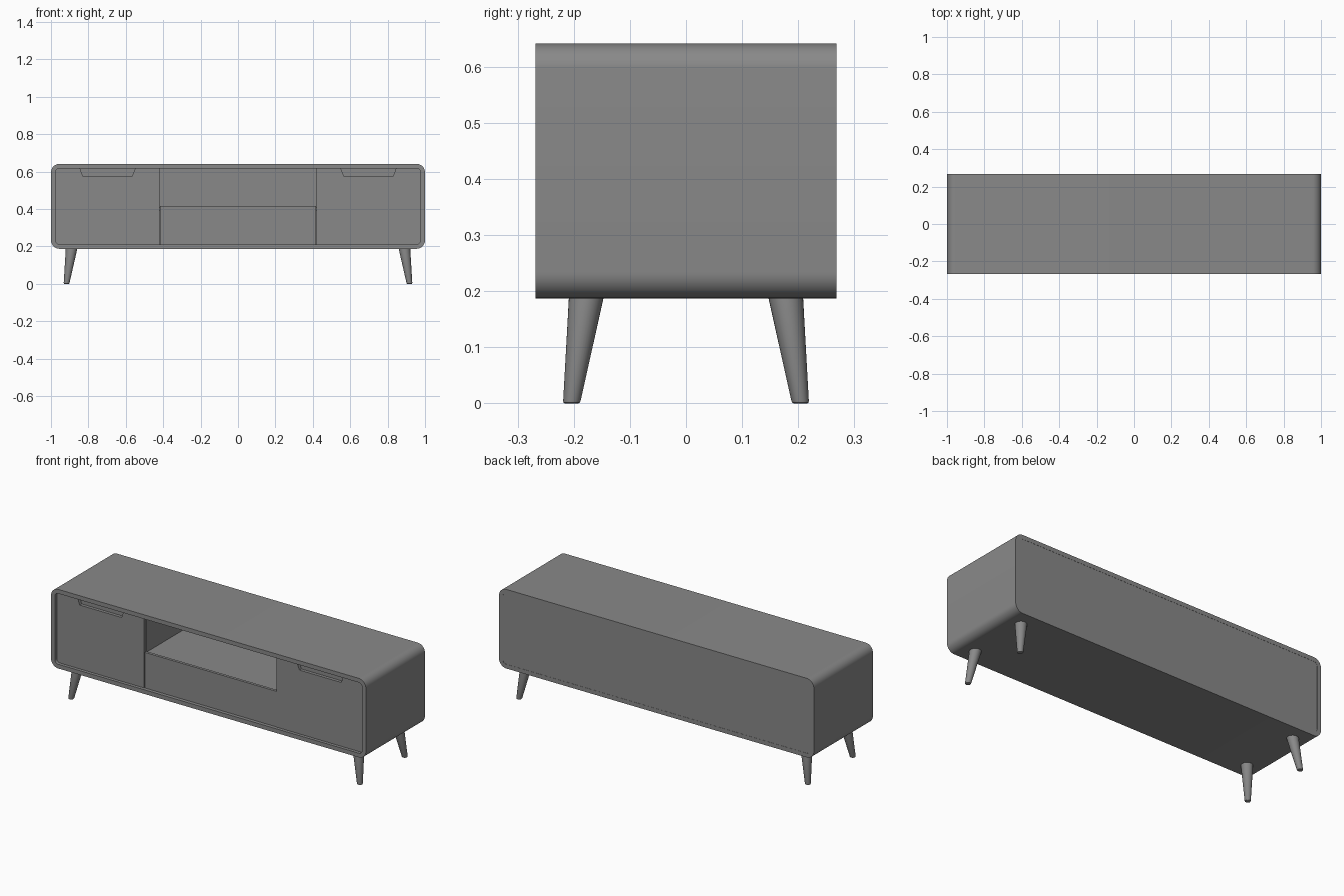
import bpy, bmesh, math

if "Cube" in bpy.data.objects:
    bpy.data.objects.remove(bpy.data.objects["Cube"])

FRONT, BACK = -0.268, 0.268          # cabinet depth
BOTTOM, TOP = 0.187, 0.641           # cabinet height
WALL = 0.024
IN_X, IN_LO, IN_HI = 1 - WALL, BOTTOM + WALL, TOP - WALL
PANEL_Y = FRONT + 0.018              # face of doors and drawer
PANEL_T = 0.018
NICHE_X, NICHE_Z = 0.42, 0.415

grey = bpy.data.materials.new("dark_grey")
grey.diffuse_color = (0.25, 0.25, 0.25, 1)
grey.use_nodes = True
grey.node_tree.nodes["Principled BSDF"].inputs["Base Color"].default_value = grey.diffuse_color


def finish(bm, name, mirror=(False, False)):
    bmesh.ops.recalc_face_normals(bm, faces=bm.faces)
    mesh = bpy.data.meshes.new(name)
    bm.to_mesh(mesh)
    bm.free()
    mesh.materials.append(grey)
    obj = bpy.data.objects.new(name, mesh)
    bpy.context.collection.objects.link(obj)
    bpy.ops.object.select_all(action='DESELECT')
    obj.select_set(True)
    bpy.context.view_layer.objects.active = obj
    bpy.ops.object.shade_smooth_by_angle(angle=math.radians(30))
    if any(mirror):
        mod = obj.modifiers.new("Mirror", 'MIRROR')
        mod.use_axis = (mirror[0], mirror[1], False)
        mod.use_mirror_merge = False
    return obj


def bridge(bm, a, b):
    n = len(a)
    for i in range(n):
        j = (i + 1) % n
        bm.faces.new((a[i], a[j], b[j], b[i]))


def prism(name, profile, y0, y1, mirror=False):
    """Extrude an x/z outline between two depths."""
    bm = bmesh.new()
    a = [bm.verts.new((x, y0, z)) for x, z in profile]
    b = [bm.verts.new((x, y1, z)) for x, z in profile]
    bm.faces.new(a)
    bm.faces.new(b)
    bridge(bm, a, b)
    return finish(bm, name, (mirror, False))


def rect(x0, x1, z0, z1):
    return [(x0, z0), (x1, z0), (x1, z1), (x0, z1)]


def rounded(x, z0, z1, r, seg=10):
    pts = []
    corners = [(x - r, z1 - r), (r - x, z1 - r), (r - x, z0 + r), (x - r, z0 + r)]
    for k, (cx, cz) in enumerate(corners):
        for i in range(seg + 1):
            t = math.pi / 2 * (k + i / seg)
            pts.append((cx + r * math.cos(t), cz + r * math.sin(t)))
    return pts


# Rounded outer shell, a hollow tube along y
bm = bmesh.new()
rings = []
for loop, y in (((1, BOTTOM, TOP, 0.046), FRONT), ((1, BOTTOM, TOP, 0.046), BACK),
                ((IN_X, IN_LO, IN_HI, 0.022), BACK), ((IN_X, IN_LO, IN_HI, 0.022), FRONT)):
    rings.append([bm.verts.new((x, y, z)) for x, z in rounded(*loop)])
for i in range(4):
    bridge(bm, rings[i], rings[(i + 1) % 4])
finish(bm, "cabinet_shell")

# Back panel, set a hair inside the shell
prism("back_panel", rounded(IN_X, IN_LO, IN_HI, 0.022), BACK - 0.015, BACK - 0.001)

# Doors with a trapezoid finger notch in the top edge
door = [(NICHE_X + 0.001, IN_LO), (IN_X, IN_LO), (IN_X, IN_HI), (0.845, IN_HI),
        (0.83, 0.577), (0.565, 0.577), (0.55, IN_HI), (NICHE_X + 0.001, IN_HI)]
prism("doors", door, PANEL_Y, PANEL_Y + PANEL_T, mirror=True)

# Backing behind each finger notch
prism("notch_backings", rect(0.54, 0.855, 0.56, IN_HI),
      PANEL_Y + PANEL_T, PANEL_Y + PANEL_T + 0.01, mirror=True)

# Upright dividers beside the open niche
prism("dividers", rect(NICHE_X, NICHE_X + 0.02, IN_LO, IN_HI),
      PANEL_Y + PANEL_T, BACK - 0.015, mirror=True)

# Drawer front and the shelf above the drawer
prism("drawer_front", rect(-NICHE_X + 0.002, NICHE_X - 0.002, IN_LO, NICHE_Z),
      PANEL_Y + 0.002, PANEL_Y + PANEL_T)
prism("niche_shelf", rect(-NICHE_X, NICHE_X, NICHE_Z - 0.026, NICHE_Z - 0.006),
      PANEL_Y + PANEL_T, BACK - 0.015)

# Splayed tapered legs with softened feet
bm = bmesh.new()
rings = []
for z, r in ((0, 0.0125), (0.001, 0.0142), (0.004, 0.0155), (0.195, 0.0315)):
    t = z / 0.187
    cx, cy = 0.917 - 0.027 * t, 0.204 - 0.026 * t
    rings.append([bm.verts.new((cx + r * math.cos(i * math.tau / 32),
                                cy + r * math.sin(i * math.tau / 32), z))
                  for i in range(32)])
for a, b in zip(rings, rings[1:]):
    bridge(bm, a, b)
bm.faces.new(rings[0])
bm.faces.new(rings[-1])
finish(bm, "legs", (True, True))
